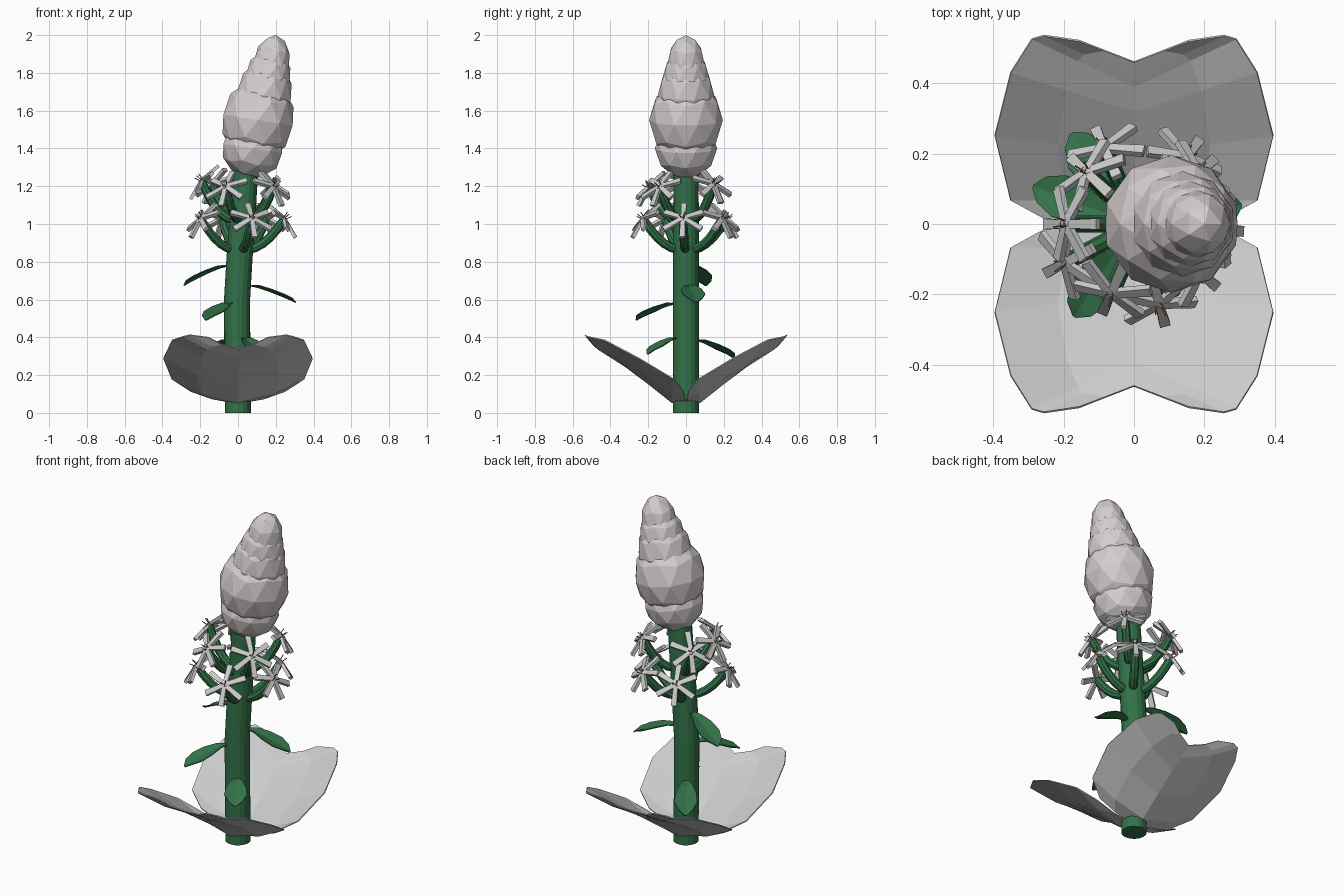
import bpy, bmesh
from math import cos, sin, pi, radians
from mathutils import Vector, Matrix

if "Cube" in bpy.data.objects:
    bpy.data.objects.remove(bpy.data.objects["Cube"])


def material(name, rgb):
    m = bpy.data.materials.new(name)
    m.diffuse_color = (*rgb, 1)
    m.use_nodes = True
    m.node_tree.nodes["Principled BSDF"].inputs["Base Color"].default_value = m.diffuse_color
    return m


GREEN = material("green", (0.032, 0.17, 0.065))
BUD = material("warm_grey", (0.66, 0.61, 0.61))
BROWN = material("brown", (0.3, 0.12, 0.04))


def finish(bm, name, mats=(), smooth=False):
    bmesh.ops.recalc_face_normals(bm, faces=bm.faces)
    me = bpy.data.meshes.new(name)
    bm.to_mesh(me)
    bm.free()
    ob = bpy.data.objects.new(name, me)
    bpy.context.collection.objects.link(ob)
    for m in mats:
        me.materials.append(m)
    for p in me.polygons:
        p.use_smooth = smooth
    return ob


def tube(bm, pts, radii, sides):
    rings = []
    for i, p in enumerate(pts):
        d = pts[min(i + 1, len(pts) - 1)] - pts[max(i - 1, 0)]
        q = Vector((0, 0, 1)).rotation_difference(d)
        rings.append([bm.verts.new(p + q @ Vector((cos(2 * pi * k / sides), sin(2 * pi * k / sides), 0)) * radii[i])
                      for k in range(sides)])
    for a, b in zip(rings, rings[1:]):
        for k in range(sides):
            bm.faces.new((a[k], a[(k + 1) % sides], b[(k + 1) % sides], b[k]))
    bm.faces.new(rings[0][::-1])
    bm.faces.new(rings[-1])


# Gently leaning stem
STEM = [(0, 0), (0, .06), (-.004, .4), (-.005, .6), (.008, .82), (.025, 1.05), (.042, 1.3)]


def stem_x(z):
    for (x0, z0), (x1, z1) in zip(STEM, STEM[1:]):
        if z <= z1:
            return x0 + (x1 - x0) * (z - z0) / (z1 - z0)
    return STEM[-1][0]


bm = bmesh.new()
tube(bm, [Vector((x, 0, z)) for x, z in STEM], [.069] * 5 + [.068, .066], 16)
finish(bm, "stem", [GREEN])

# Flower head of stacked faceted buds: x, z, radius, half height
for i, (x, z, r, h) in enumerate([(.078, 1.4, .165, .162), (.106, 1.55, .195, .222), (.138, 1.68, .15, .19),
                                  (.158, 1.775, .123, .15), (.176, 1.845, .098, .157)]):
    bm = bmesh.new()
    bmesh.ops.create_icosphere(bm, subdivisions=2, radius=1)
    m = Matrix.Translation((x, 0, z)) @ Matrix.Rotation(radians(9), 4, 'Y') @ Matrix.Diagonal((r, r, h, 1))
    bm.transform(m)
    finish(bm, f"bud_tier_{i + 1}", [BUD])

# Two wide heart-shaped base leaves, cupped at the sides: edge x y z, midline y z
EDGE = [(.25, .012, .115), (.35, .067, .18), (.395, .25, .29), (.35, .43, .385), (.29, .525, .405),
        (.255, .535, .413), (.155, .52, .4)]
MID = [(0, .05), (.075, .056), (.2, .155), (.32, .245), (.39, .295), (.42, .315), (.46, .34)]
COLS = [-1, -.55, 0, .55, 1]
for side, name in ((-1, "front_base_leaf"), (1, "back_base_leaf")):
    bm = bmesh.new()
    rows = []
    for (ex, ey, ez), (my, mz) in zip(EDGE, MID):
        rows.append([bm.verts.new((ex * c, side * (my + (ey - my) * abs(c)), mz + (ez - mz) * abs(c) ** 1.6))
                     for c in COLS])
    for a, b in zip(rows, rows[1:]):
        for k in range(len(COLS) - 1):
            bm.faces.new((a[k], a[k + 1], b[k + 1], b[k]))
    ob = finish(bm, name)
    mod = ob.modifiers.new("thickness", 'SOLIDIFY')
    mod.thickness, mod.offset = .006, 0

# Small drooping stem leaves: azimuth, base height, drop, reach
SHAPE = [(0, .012, 0), (.2, .03, -.02), (.45, .055, 0), (.7, .062, 0), (.9, .04, 0), (1, .006, 0)]
for i, (az, z, drop, reach) in enumerate([(124, .385, .095, .31), (-58, .395, .085, .24), (-122, .58, .088, .31),
                                         (10, .675, .09, .31), (160, .78, .105, .31)]):
    bm = bmesh.new()
    rows = []
    for t, w, f in SHAPE:
        r = .055 + t * (reach - .055)
        zc = -drop * (t ** 1.3)
        rows.append([bm.verts.new((r, s * w, zc + (.012 * abs(s) if 0 < t < 1 else 0))) for s in (-1, 0, 1)])
    for a, b in zip(rows, rows[1:]):
        for k in range(2):
            bm.faces.new((a[k], a[k + 1], b[k + 1], b[k]))
    bm.transform(Matrix.Translation((stem_x(z), 0, z)) @ Matrix.Rotation(radians(az), 4, 'Z'))
    ob = finish(bm, f"stem_leaf_{i + 1}", [GREEN])
    mod = ob.modifiers.new("thickness", 'SOLIDIFY')
    mod.thickness, mod.offset = .005, 0


# Curved stalk carrying a six-petalled star flower with stamens
def flower(name, az, z0, reach, rise):
    place = Matrix.Translation((stem_x(z0), 0, z0)) @ Matrix.Rotation(radians(az), 4, 'Z')
    bm = bmesh.new()
    p0, p1, p2 = Vector((.04, 0, 0)), Vector((.14, 0, .01)), Vector((reach, 0, rise))
    path = [p0 * (1 - t) ** 2 + p1 * 2 * t * (1 - t) + p2 * t * t for t in (0, .2, .4, .6, .8, 1)]
    tube(bm, path, [.024] * 5 + [.02], 8)
    bm.transform(place)
    finish(bm, name + "_stalk", [GREEN])

    head = place @ Matrix.Translation(p2) @ Matrix.Rotation(radians(50), 4, 'Y')
    bm = bmesh.new()
    for k in range(6):
        m = (Matrix.Rotation(k * pi / 3, 4, 'Z') @ Matrix.Rotation(radians(10), 4, 'Y')
             @ Matrix.Translation((.06, 0, 0)) @ Matrix.Diagonal((.115, .031, .018, 1)))
        vs = bmesh.ops.create_cube(bm, size=1)["verts"]
        for v in vs:
            if v.co.x < 0:
                v.co.y *= .75
        bmesh.ops.transform(bm, matrix=m, verts=vs)
    bm.transform(head)
    finish(bm, name + "_petals")

    bm = bmesh.new()
    for k in range(3):
        a = k * 2 * pi / 3 + .5
        out = Vector((cos(a), sin(a), 0))
        tube(bm, [out * .008, out * .018 + Vector((0, 0, .034))], [.0025, .0025], 5)
    bm.transform(head)
    finish(bm, name + "_stamens", [BROWN])


for k, (az, up) in enumerate([(180, .035), (246, 0), (320, 0), (42, .015), (137, .015)]):
    flower(f"upper_flower_{k + 1}", az, 1.02, .215, .178 + up)
for k, az in enumerate([208, 285, 356, 54, 114]):
    flower(f"lower_flower_{k + 1}", az, .865, .235, .165)
